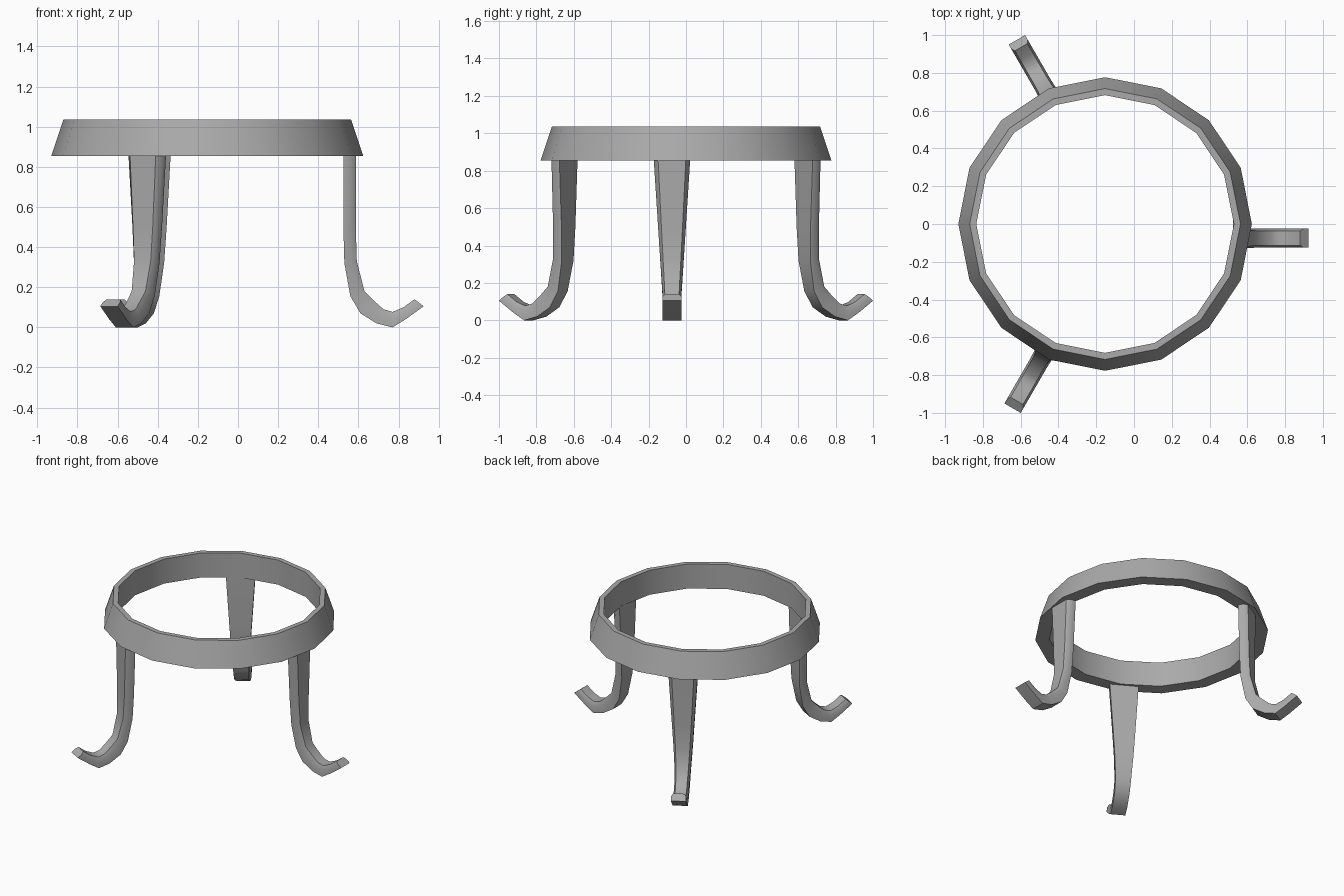
import bpy, bmesh, math
from mathutils import Matrix, Vector

cube = bpy.data.objects.get("Cube")
if cube:
    bpy.data.objects.remove(cube)

grey = bpy.data.materials.new("grey_metal")
grey.use_nodes = True
COLOR = (0.4, 0.4, 0.4, 1)
grey.diffuse_color = COLOR
grey.node_tree.nodes["Principled BSDF"].inputs["Base Color"].default_value = COLOR


def loft(name, loops, closed):
    """Skin a list of vertex loops; cap the ends unless the loft is closed."""
    bm = bmesh.new()
    rows = [[bm.verts.new(p) for p in loop] for loop in loops]
    n = len(rows[0])
    pairs = list(zip(rows, rows[1:]))
    if closed:
        pairs.append((rows[-1], rows[0]))
    else:
        bm.faces.new(rows[0])
        bm.faces.new(rows[-1])
    for a, b in pairs:
        for i in range(n):
            j = (i + 1) % n
            bm.faces.new((a[i], a[j], b[j], b[i]))
    bmesh.ops.recalc_face_normals(bm, faces=bm.faces)
    mesh = bpy.data.meshes.new(name)
    bm.to_mesh(mesh)
    bm.free()
    mesh.materials.append(grey)
    obj = bpy.data.objects.new(name, mesh)
    bpy.context.collection.objects.link(obj)
    bpy.ops.object.select_all(action='DESELECT')
    obj.select_set(True)
    bpy.context.view_layer.objects.active = obj
    bpy.ops.object.shade_smooth_by_angle(angle=math.radians(40))
    return obj


# Sixteen-sided ring with a sloped outside and an upright inside
SIDES = 16
section = [(0.777, 0.855), (0.717, 1.035), (0.682, 1.035), (0.682, 0.855)]
ring = []
for k in range(SIDES):
    a = math.tau * k / SIDES
    ring.append([(r * math.cos(a) - 0.153, r * math.sin(a), z) for r, z in section])
loft("top_ring", ring, True)

# Leg outline: inner/lower point and outer/upper point, measured from the toe
outline = [
    ((-0.40, 0.86), (-0.338, 0.86)),
    ((-0.40, 0.50), (-0.338, 0.50)),
    ((-0.395, 0.32), (-0.333, 0.33)),
    ((-0.365, 0.155), (-0.295, 0.18)),
    ((-0.315, 0.07), (-0.245, 0.13)),
    ((-0.235, 0.02), (-0.20, 0.09)),
    ((-0.155, 0.00), (-0.155, 0.077)),
    ((-0.09, 0.04), (-0.10, 0.10)),
    ((0.0, 0.105), (-0.045, 0.14)),
]
# Cross-section: flat back, softened front (across, through)
shape = [(-0.5, 0), (0.5, 0), (0.5, 0.6), (0.38, 1), (-0.38, 1), (-0.5, 0.6)]


def make_leg(name, toe, angle):
    loops = []
    for (x0, z0), (x1, z1) in outline:
        width = 0.10 + 0.095 * max(0, z0 - 0.12) / 0.74
        loops.append([(x0 + (x1 - x0) * t, s * width, z0 + (z1 - z0) * t)
                      for s, t in shape])
    leg = loft(name, loops, False)
    leg.data.transform(Matrix.Translation(Vector(toe))
                       @ Matrix.Rotation(math.radians(angle), 4, 'Z'))


make_leg("left_leg", (0.925, -0.075, 0), 0)
make_leg("back_leg", (-0.62, 0.975, 0), 120)
make_leg("front_leg", (-0.643, -0.975, 0), 240)
